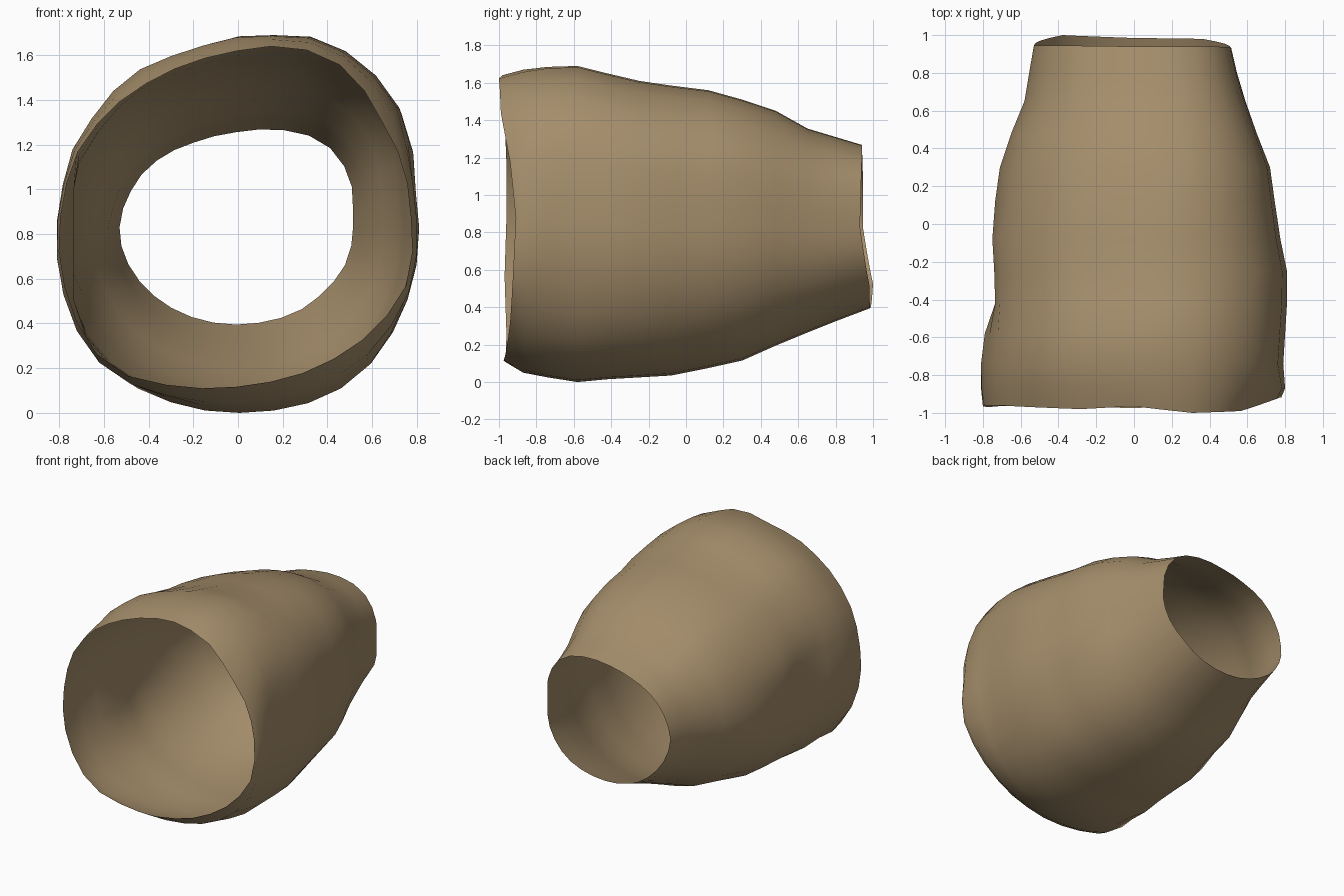
import bpy, bmesh, math

if "Cube" in bpy.data.objects:
    bpy.data.objects.remove(bpy.data.objects["Cube"])

SEG = 32

# Cross-section outlines (x, z), counter-clockwise from the right
RIM = [(.78, .9), (.755, 1.08), (.64, 1.32), (.55, 1.47), (.47, 1.55), (.32, 1.62), (.2, 1.64), (0, 1.62),
       (-.2, 1.57), (-.39, 1.49), (-.61, 1.33), (-.75, 1.14), (-.8, .95), (-.8, .58), (-.72, .36),
       (-.59, .19), (-.38, .13), (-.07, .11), (.17, .14), (.42, .23), (.63, .38), (.77, .58)]
WIDE = [(.81, 1.0), (.81, 1.12), (.73, 1.4), (.57, 1.57), (.38, 1.675), (.17, 1.69), (-.22, 1.62),
        (-.51, 1.5), (-.64, 1.35), (-.76, 1.17), (-.81, .97), (-.81, .55), (-.74, .35), (-.6, .18),
        (-.42, .08), (-.23, .02), (.07, 0), (.25, .02), (.43, .08), (.57, .17), (.7, .34), (.79, .56)]
NARROW = [(.51, .9), (.51, 1.0), (.44, 1.16), (.35, 1.23), (.25, 1.26), (.12, 1.27), (-.04, 1.25),
          (-.2, 1.21), (-.42, 1.08), (-.48, .99), (-.53, .8), (-.44, .59), (-.33, .49), (-.18, .42),
          (-.02, .395), (.13, .41), (.26, .45), (.37, .53), (.49, .69), (.51, .8)]

# Rings: y, left, right, bottom, top
RINGS = [(-.95, -.80, .78, .11, 1.64), (-.87, -.81, .80, .05, 1.67), (-.74, -.81, .79, .025, 1.685),
         (-.58, -.79, .80, 0, 1.69), (-.42, -.735, .81, .015, 1.65), (-.25, -.74, .81, .025, 1.61),
         (-.08, -.75, .775, .035, 1.585), (.12, -.735, .745, .075, 1.56), (.3, -.71, .72, .115, 1.51),
         (.48, -.65, .65, .195, 1.45), (.65, -.58, .59, .265, 1.355), (.8, -.555, .545, .325, 1.31),
         (.95, -.53, .515, .395, 1.268)]

# Uneven rim positions along y, evenly spaced by angle
FRONT_RIM = [-.91, -.94, -.99, -1, -.965, -.98, -.97, -.96, -.96, -.97, -.96, -.965, -.975, -.96, -.94, -.925]
BACK_RIM = [.93, .94, .94, .945, .945, 1, .985, .98]


def cyclic(values, t):
    """Linear lookup in a closed list, t in 0..1."""
    f = t * len(values)
    i = int(f)
    a, b = values[i % len(values)], values[(i + 1) % len(values)]
    return a + (b - a) * (f - i)


def fit(values, low, high):
    """Rescale values so that they span low..high."""
    a, b = min(values), max(values)
    return [low + (v - a) / (b - a) * (high - low) for v in values]


def section(outline):
    """Points of an outline at even angles, scaled into the -1..1 square."""
    pts = list(zip(fit([p[0] for p in outline], -1, 1), fit([p[1] for p in outline], -1, 1)))
    polar = sorted((math.atan2(z, x) % math.tau, math.hypot(x, z)) for x, z in pts)
    polar = [(polar[-1][0] - math.tau, polar[-1][1])] + polar + [(polar[0][0] + math.tau, polar[0][1])]
    result = []
    for i in range(SEG):
        a = math.tau * i / SEG
        for (a0, r0), (a1, r1) in zip(polar, polar[1:]):
            if a0 <= a <= a1:
                r = r0 + (r1 - r0) * (a - a0) / (a1 - a0)
                result.append((r * math.cos(a), r * math.sin(a)))
                break
    return result


def blend(first, second, w):
    return [(a[0] + (b[0] - a[0]) * w, a[1] + (b[1] - a[1]) * w) for a, b in zip(first, second)]


# Tapered open tube lofted through the rings
rim, wide, narrow = section(RIM), section(WIDE), section(NARROW)
bm = bmesh.new()
loops = []
for k, (y, left, right, low, high) in enumerate(RINGS):
    if k < 2:
        shape = blend(rim, wide, k * .5)
    else:
        shape = blend(wide, narrow, min(max((y + .5) / 1.45, 0), 1))
    # the waist on the left side is a flattened patch
    outer = min(left, -.78) if y < 0 else left
    xs = [max(x, left) for x in fit([p[0] for p in shape], outer, right)]
    zs = fit([p[1] for p in shape], low, high)
    loop = []
    for i in range(SEG):
        yy = y
        if k == 0:
            yy = cyclic(FRONT_RIM, i / SEG)
        elif k == len(RINGS) - 1:
            yy = cyclic(BACK_RIM, i / SEG)
        loop.append(bm.verts.new((xs[i], yy, zs[i])))
    loops.append(loop)
for a, b in zip(loops, loops[1:]):
    for i in range(SEG):
        j = (i + 1) % SEG
        bm.faces.new((a[i], a[j], b[j], b[i])).smooth = True

mesh = bpy.data.meshes.new("tapered_sleeve")
bm.to_mesh(mesh)
bm.free()
sleeve = bpy.data.objects.new("tapered_sleeve", mesh)
bpy.context.collection.objects.link(sleeve)

tan = bpy.data.materials.new("tan")
tan.diffuse_color = (.376, .27, .147, 1)
tan.use_nodes = True
tan.node_tree.nodes["Principled BSDF"].inputs["Base Color"].default_value = tan.diffuse_color
mesh.materials.append(tan)
